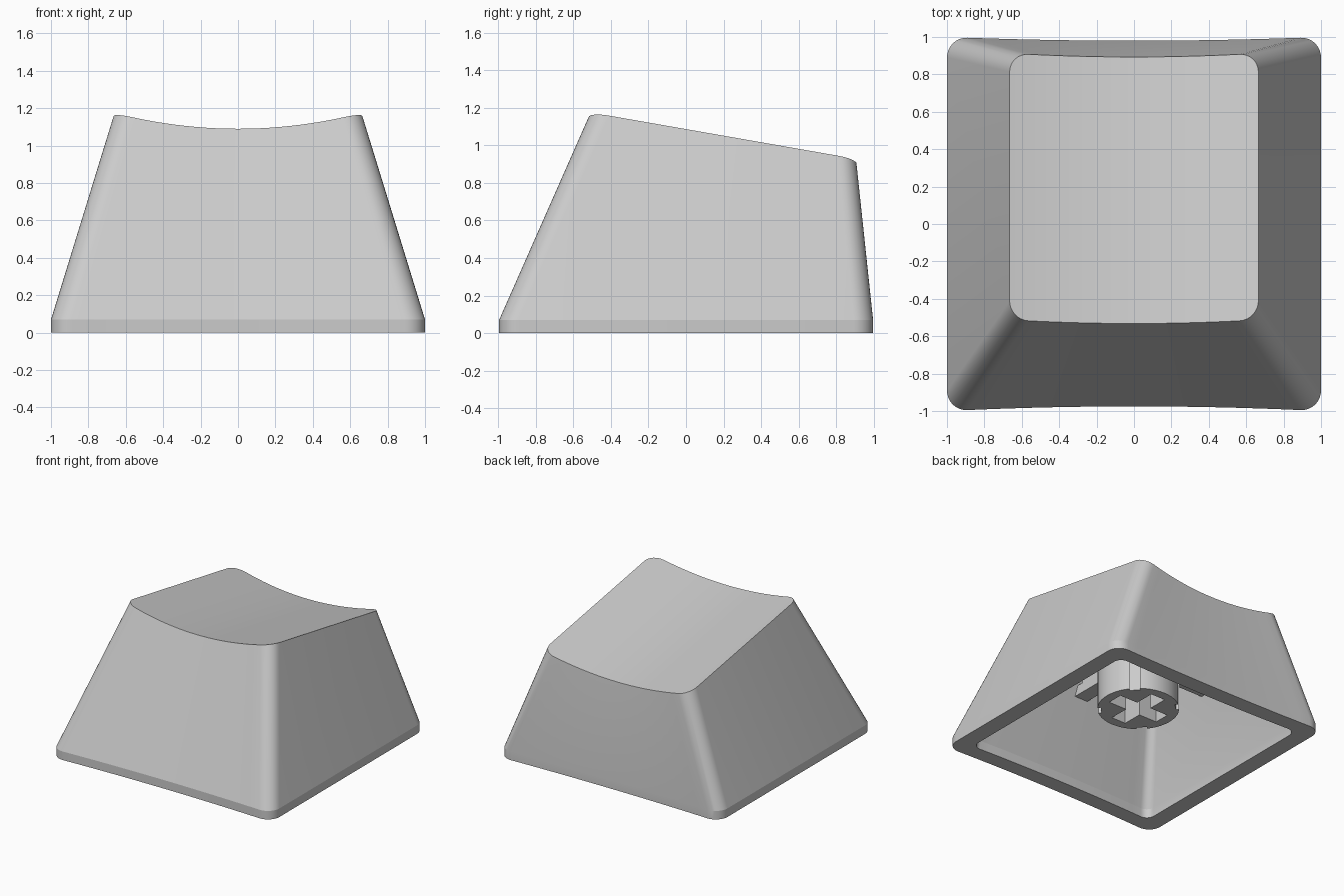
import bpy, bmesh
from math import pi, sin, cos
from mathutils import Matrix, Vector

if "Cube" in bpy.data.objects:
    bpy.data.objects.remove(bpy.data.objects["Cube"])

ARC, EDGE = 8, 20


def outline(hx, y0, y1, r, sag_front, sag_back, height):
    """Rounded rectangle with bowed front/back edges; front point i pairs with back point n-1-i."""
    half = []
    for i in range(ARC + 1):
        a = pi / 2 * i / ARC
        half.append((-hx + r - r * cos(a), r - r * sin(a)))
    half += [(-(hx - r) + 2 * (hx - r) * i / EDGE, 0) for i in range(1, EDGE)]
    half += [(-x, d) for x, d in reversed(half[:ARC + 1])]
    bow = lambda x: 1 - (x / hx) ** 2
    pts = [(x, y0 + d + sag_front * bow(x)) for x, d in half]
    pts += [(x, y1 - d + sag_back * bow(x)) for x, d in reversed(half)]
    return [(x, y, height(x, y)) for x, y in pts]


def flat(z):
    return lambda x, y: z


def finish(name, bm, angle=None):
    bmesh.ops.recalc_face_normals(bm, faces=bm.faces)
    me = bpy.data.meshes.new(name)
    bm.to_mesh(me)
    bm.free()
    ob = bpy.data.objects.new(name, me)
    bpy.context.collection.objects.link(ob)
    if angle:
        bpy.ops.object.select_all(action='DESELECT')
        ob.select_set(True)
        bpy.context.view_layer.objects.active = ob
        bpy.ops.object.shade_smooth_by_angle(angle=angle)
    return ob


def box(name, lo, hi, turn=0.0, shear=0.0, origin=(0, 0, 0)):
    """Box between two corners, turned about z; shear tilts its top along y."""
    lo, hi = Vector(lo), Vector(hi)
    bm = bmesh.new()
    bmesh.ops.create_cube(bm, size=1)
    for v in bm.verts:
        top = v.co.z > 0
        v.co = (lo + hi) / 2 + v.co * (hi - lo)
        if top:
            v.co.z -= shear * v.co.y
    bm.transform(Matrix.Translation(origin) @ Matrix.Rotation(turn, 4, 'Z'))
    return finish(name, bm)


# Hollow cap: inside ceiling, down the inner wall, round the rim, up the outer wall to the dish
SLOPE = 0.175
dish = lambda x, y: 0.997 - SLOPE * y + 0.089 * (x / 0.665) ** 2
ceiling = lambda x, y: 0.85 - SLOPE * y
loops = [
    outline(0.61, -0.49, 0.79, 0.06, 0, 0, ceiling),
    outline(0.855, -0.86, 0.86, 0.07, 0.02, -0.02, flat(0.07)),
    outline(0.86, -0.865, 0.865, 0.07, 0.02, -0.02, flat(0.0)),
    outline(1.0, -1.0, 1.0, 0.11, 0.025, -0.02, flat(0.0)),
    outline(1.0, -1.0, 1.0, 0.11, 0.025, -0.02, flat(0.07)),
    outline(0.665, -0.512, 0.913, 0.1, -0.02, -0.02, dish),
]
bm = bmesh.new()
rings = [[bm.verts.new(p) for p in loop] for loop in loops]
n = len(rings[0])
for a, b in zip(rings, rings[1:]):
    for i in range(n):
        j = (i + 1) % n
        bm.faces.new((a[i], a[j], b[j], b[i]))
for r in (rings[0], rings[-1]):
    for i in range(n // 2 - 1):
        bm.faces.new((r[i], r[i + 1], r[n - 2 - i], r[n - 1 - i]))
finish("cap_shell", bm, 0.25)

# Stem with a cross-shaped socket and four outer grooves
Z0, Z1, SY = 0.24, 0.87, 0.05
bm = bmesh.new()
bmesh.ops.create_cone(bm, cap_ends=True, segments=48, radius1=0.307, radius2=0.307,
                      depth=Z1 - Z0, matrix=Matrix.Translation((0, SY, (Z0 + Z1) / 2)))
stem = finish("stem", bm, 0.5)
cutters = [box("socket_cutter", (-0.23, -0.065, 0.1), (0.23, 0.065, 0.7), t, origin=(0, SY, 0))
           for t in (0, pi / 2)]
cutters += [box("groove_cutter", (0.28, -0.04, 0.1), (0.4, 0.04, 1.0), pi / 4 + k * pi / 2,
                origin=(0, SY, 0)) for k in range(4)]
for c in cutters:
    m = stem.modifiers.new("cut", 'BOOLEAN')
    m.operation, m.solver, m.object = 'DIFFERENCE', 'EXACT', c
    c.hide_render = True
    c.hide_set(True)

# Stiffening ribs under the ceiling, running from the stem to the walls
RZ = 0.62
for s, side in ((-1, "left"), (1, "right")):
    xs = sorted((s * 0.28, s * 0.71))
    box("rib_" + side, (xs[0], SY - 0.06, RZ), (xs[1], SY + 0.06, 0.86))
box("rib_front", (-0.06, -0.67, RZ), (0.06, SY - 0.28, 0.70))
box("rib_front_upper", (-0.06, -0.53, 0.70), (0.06, SY - 0.28, 0.88), shear=SLOPE)
box("rib_back", (-0.06, SY + 0.28, RZ), (0.06, 0.84, 0.88), shear=SLOPE)
